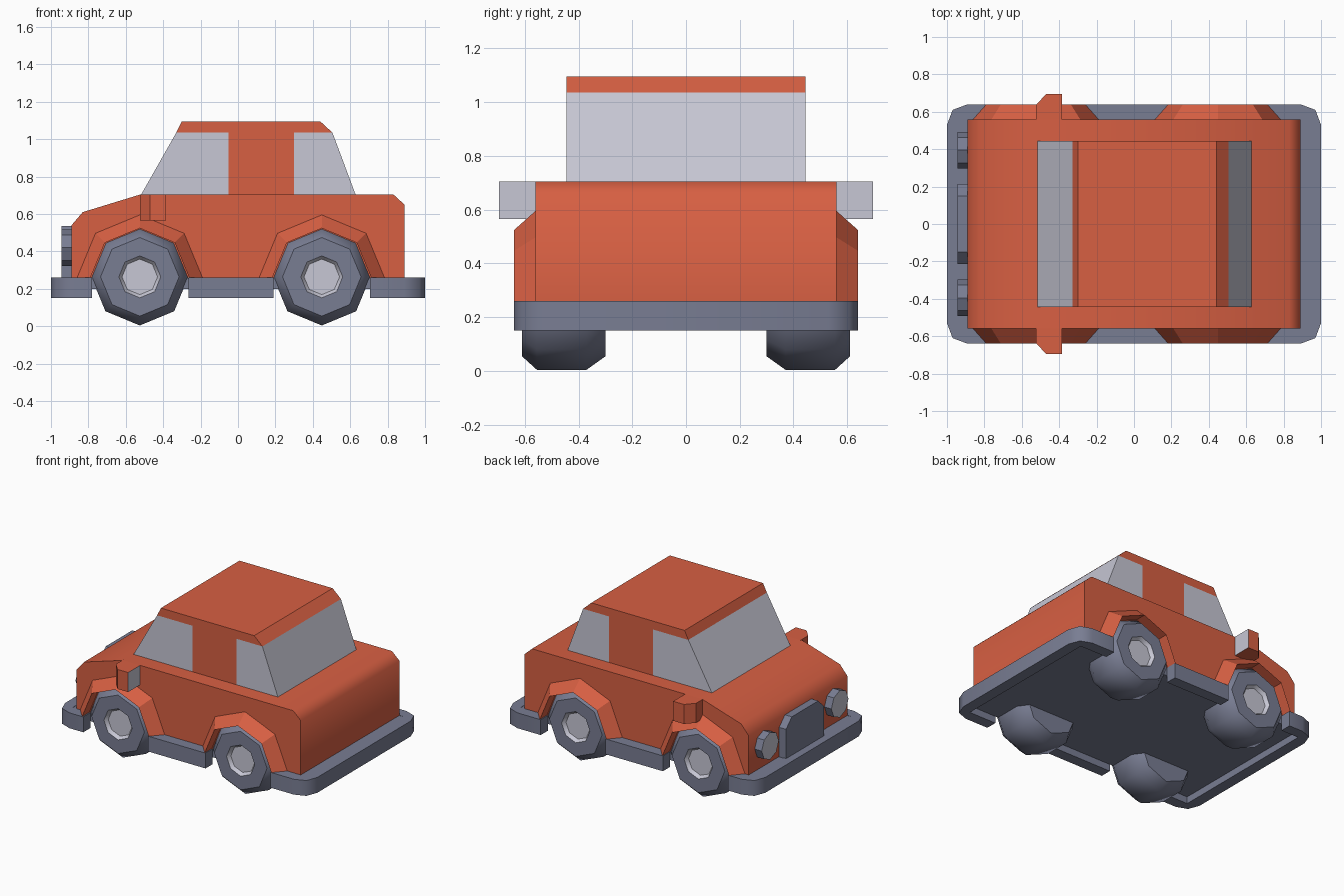
import bpy, bmesh, math
from mathutils import Vector

cube = bpy.data.objects.get("Cube")
if cube:
    bpy.data.objects.remove(cube, do_unlink=True)


def material(name, rgb):
    m = bpy.data.materials.new(name)
    m.use_nodes = True
    color = (*rgb, 1.0)
    m.diffuse_color = color
    m.node_tree.nodes["Principled BSDF"].inputs["Base Color"].default_value = color
    return m


RED = material("red paint", (0.68, 0.115, 0.055))
GREY = material("slate grey", (0.19, 0.205, 0.29))
LIGHT = material("pale grey", (0.57, 0.57, 0.66))


def finish(name, bm, mats, rule=None, smooth=None):
    """Turn a bmesh into an object; rule(face) picks the material slot."""
    bmesh.ops.recalc_face_normals(bm, faces=bm.faces)
    bm.normal_update()
    if rule:
        for f in bm.faces:
            f.material_index = int(rule(f))
    mesh = bpy.data.meshes.new(name)
    bm.to_mesh(mesh)
    bm.free()
    for m in mats:
        mesh.materials.append(m)
    ob = bpy.data.objects.new(name, mesh)
    bpy.context.collection.objects.link(ob)
    if smooth:
        bpy.ops.object.select_all(action="DESELECT")
        ob.select_set(True)
        bpy.context.view_layer.objects.active = ob
        bpy.ops.object.shade_smooth_by_angle(angle=math.radians(smooth))
    return ob


def prism(points, axis, lo, hi):
    """Extrude a 2D outline along axis (0=x, 1=y, 2=z) from lo to hi."""
    bm = bmesh.new()
    verts = []
    for p in points:
        co = list(p)
        co.insert(axis, lo)
        verts.append(bm.verts.new(co))
    face = bm.faces.new(verts)
    ext = bmesh.ops.extrude_face_region(bm, geom=[face])["geom"]
    shift = Vector((0, 0, 0))
    shift[axis] = hi - lo
    bmesh.ops.translate(bm, vec=shift, verts=[v for v in ext if isinstance(v, bmesh.types.BMVert)])
    return bm


def rect(x0, x1, y0, y1):
    return [(x0, y0), (x1, y0), (x1, y1), (x0, y1)]


def sweep(profile, cx, cz, side, half=False):
    """Revolve (y, radius) points in eight steps around a sideways axle."""
    bm = bmesh.new()
    count = 5 if half else 8
    rings = []
    for i in range(count):
        a = i * math.pi / 4
        rings.append([bm.verts.new((cx + r * math.cos(a), side * y, cz + r * math.sin(a)))
                      for y, r in profile])
    n = len(profile)
    for i in range(count - 1 if half else count):
        a, b = rings[i], rings[(i + 1) % count]
        for j in range(n if half else n - 1):
            k = (j + 1) % n
            bm.faces.new((a[j], a[k], b[k], b[j]))
    for j in (0, n - 1):
        if half:
            bm.faces.new(rings[0 if j == 0 else -1])
        else:
            bm.faces.new([ring[j] for ring in rings])
    return bm


# Lower body
body = [(-0.89, 0.26), (-0.89, 0.54), (-0.83, 0.61), (-0.52, 0.705),
        (0.83, 0.705), (0.89, 0.65), (0.89, 0.26)]
finish("body", prism(body, 1, -0.56, 0.56), [RED], smooth=50)

# Cabin, cut along the pillar and roof lines so the glass can be coloured
cabin = [(-0.52, 0.70), (-0.33, 1.035), (-0.30, 1.095),
         (0.44, 1.095), (0.505, 1.035), (0.63, 0.70)]
bm = prism(cabin, 1, -0.445, 0.445)
for co, no in (((-0.05, 0, 0), (1, 0, 0)), ((0.30, 0, 0), (1, 0, 0)), ((0, 0, 1.035), (0, 0, 1))):
    bmesh.ops.bisect_plane(bm, geom=bm.verts[:] + bm.edges[:] + bm.faces[:],
                           plane_co=co, plane_no=no, dist=0.0005)


def is_glass(f):
    c = f.calc_center_median()
    return c.z < 1.03 and not -0.05 < c.x < 0.30


finish("cabin", bm, [RED, LIGHT], is_glass)

# Floor pan
finish("floor", prism(rect(-0.92, 0.92, -0.56, 0.56), 2, 0.2, 0.258), [GREY])

# Wrap-around bumpers
for name, s, end in (("front_bumper", -1, 0.78), ("rear_bumper", 1, 0.705)):
    outer = [(end, 0.64), (0.89, 0.64), (0.97, 0.61), (1.0, 0.53)]
    inner = [(0.92, 0.56), (end, 0.56)]
    loop = outer + [(x, -y) for x, y in reversed(outer)]
    loop += [(x, -y) for x, y in reversed(inner)] + inner
    finish(name, prism([(s * x, y) for x, y in loop], 2, 0.15, 0.26), [GREY], smooth=50)

# Paired parts on each side
tyre = [(0.585, 0.095), (0.61, 0.112), (0.61, 0.21), (0.555, 0.26),
        (0.37, 0.26), (0.30, 0.21)]
arch = [(0.55, 0.335), (0.56, 0.335), (0.64, 0.264), (0.55, 0.264)]
for side, s in (("left", 1), ("right", -1)):
    tag = {1: "far", -1: "near"}[s]
    finish(tag + "_sill", prism(rect(-0.265, 0.19, s * 0.56, s * 0.64), 2, 0.15, 0.26), [GREY])

    for end, cx in (("front", -0.525), ("rear", 0.448)):
        finish(f"{end}_{tag}_wheel", sweep(tyre, cx, 0.264, s), [GREY, LIGHT],
               lambda f: abs(f.calc_center_median().y) > 0.5
               and all(math.hypot(v.co.x - cx, v.co.z - 0.264) < 0.12 for v in f.verts),
               smooth=46)
        finish(f"{end}_{tag}_wheel_arch", sweep(arch, cx, 0.26, s, half=True), [RED])

    # Door mirror with pale glass facing backwards
    plan = [(-0.525, 0.55), (-0.525, 0.635), (-0.47, 0.695), (-0.385, 0.695), (-0.385, 0.55)]
    finish(tag + "_mirror", prism([(x, s * y) for x, y in plan], 2, 0.565, 0.705),
           [RED, LIGHT], lambda f: f.normal.x > 0.9)

    # Headlight
    ring = [(s * 0.395 + 0.097 * math.cos(i * math.pi / 4),
             0.42 + 0.097 * math.sin(i * math.pi / 4)) for i in range(8)]
    finish(tag + "_headlight", prism(ring, 0, -0.945, -0.88), [GREY, LIGHT],
           lambda f: f.normal.x < -0.9)

# Grille
grille = [(-0.215, 0.255), (-0.215, 0.47), (-0.15, 0.535),
          (0.15, 0.535), (0.215, 0.47), (0.215, 0.255)]
finish("grille", prism(grille, 0, -0.945, -0.84), [GREY])
